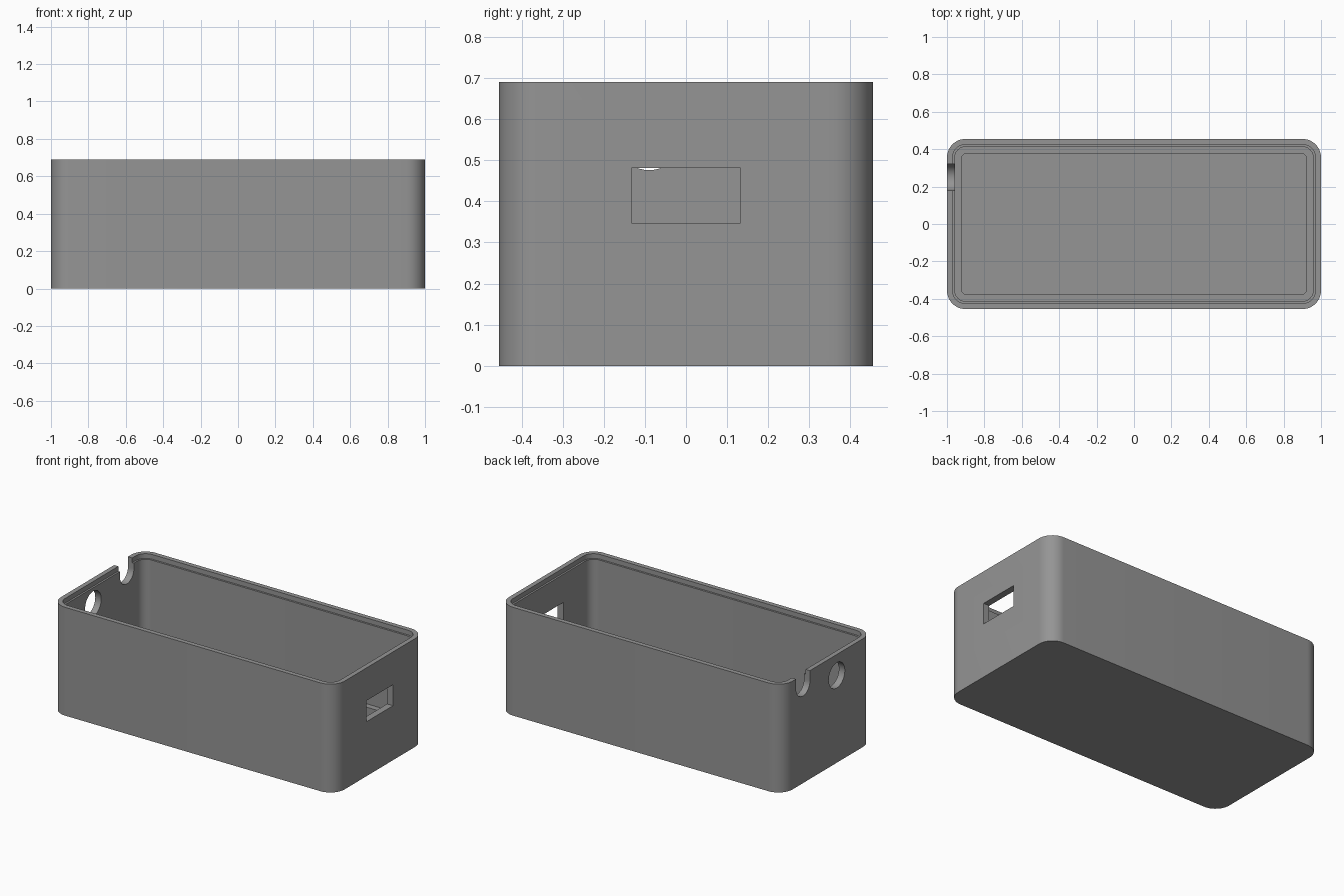
import bpy, bmesh, math

if "Cube" in bpy.data.objects:
    bpy.data.objects.remove(bpy.data.objects["Cube"])

HX, HY, H, R = 1.0, 0.455, 0.69, 0.10   # half length, half width, height, corner radius

grey = bpy.data.materials.new("plain grey")
grey.diffuse_color = (0.30, 0.30, 0.30, 1)
grey.use_nodes = True
grey.node_tree.nodes["Principled BSDF"].inputs["Base Color"].default_value = grey.diffuse_color


def outline(inset, seg=12):
    """Rounded rectangle, moved inwards from the outer wall."""
    r = R - inset
    pts = []
    for k, (sx, sy) in enumerate([(1, 1), (-1, 1), (-1, -1), (1, -1)]):
        for i in range(seg + 1):
            a = math.pi / 2 * (k + i / seg)
            pts.append((sx * (HX - R) + r * math.cos(a), sy * (HY - R) + r * math.sin(a)))
    return pts


def prism_x(name, pts, x0, x1):
    """Cutter: a (y, z) outline extruded along x."""
    bm = bmesh.new()
    face = bm.faces.new([bm.verts.new((x0, y, z)) for y, z in pts])
    ext = bmesh.ops.extrude_face_region(bm, geom=[face])
    verts = [g for g in ext["geom"] if isinstance(g, bmesh.types.BMVert)]
    bmesh.ops.translate(bm, verts=verts, vec=(x1 - x0, 0, 0))
    bmesh.ops.recalc_face_normals(bm, faces=bm.faces)
    me = bpy.data.meshes.new(name)
    bm.to_mesh(me)
    bm.free()
    ob = bpy.data.objects.new(name, me)
    bpy.context.collection.objects.link(ob)
    ob.hide_render = True
    ob.hide_set(True)
    return ob


def arc(cy, cz, r, a0, a1, n):
    return [(cy + r * math.cos(a0 + (a1 - a0) * i / n),
             cz + r * math.sin(a0 + (a1 - a0) * i / n)) for i in range(n + 1)]


# Open box: outer wall, rim, stepped lip, inner wall, ledge and sunken floor
steps = [(0, 0), (0, H), (0.03, H), (0.03, H - 0.03), (0.042, H - 0.03),
         (0.042, 0.15), (0.08, 0.15), (0.08, 0.04)]
bm = bmesh.new()
rings = [[bm.verts.new((x, y, z)) for x, y in outline(inset)] for inset, z in steps]
for a, b in zip(rings, rings[1:]):
    for i in range(len(a)):
        j = (i + 1) % len(a)
        bm.faces.new((a[i], a[j], b[j], b[i]))
bm.faces.new(rings[0][::-1])
bm.faces.new(rings[-1])
bmesh.ops.recalc_face_normals(bm, faces=bm.faces)
mesh = bpy.data.meshes.new("open_box")
bm.to_mesh(mesh)
bm.free()
mesh.materials.append(grey)
box = bpy.data.objects.new("open_box", mesh)
bpy.context.collection.objects.link(box)

# Openings: port window on the right; round hole and cable notch on the left
window = prism_x("port_window_cutter",
                 [(-0.133, 0.347), (0.133, 0.347), (0.133, 0.481), (-0.133, 0.481)], 0.9, 1.1)
hole = prism_x("round_hole_cutter",
               arc(-0.09, 0.557, 0.081, 0, 2 * math.pi, 40)[:-1], -1.1, -0.9)
notch = prism_x("cable_notch_cutter",
                [(0.18, 0.8)] + arc(0.25, 0.625, 0.07, math.pi, 2 * math.pi, 20) + [(0.32, 0.8)],
                -1.1, -0.9)
for cutter in (window, hole, notch):
    mod = box.modifiers.new(cutter.name, 'BOOLEAN')
    mod.operation = 'DIFFERENCE'
    mod.solver = 'EXACT'
    mod.object = cutter

# Bake the cuts, then smooth the rounded corners only
bpy.context.view_layer.objects.active = box
box.select_set(True)
for name in [m.name for m in box.modifiers]:
    bpy.ops.object.modifier_apply(modifier=name)
for cutter in (window, hole, notch):
    bpy.data.objects.remove(cutter)
bpy.ops.object.shade_smooth_by_angle(angle=math.radians(30))
